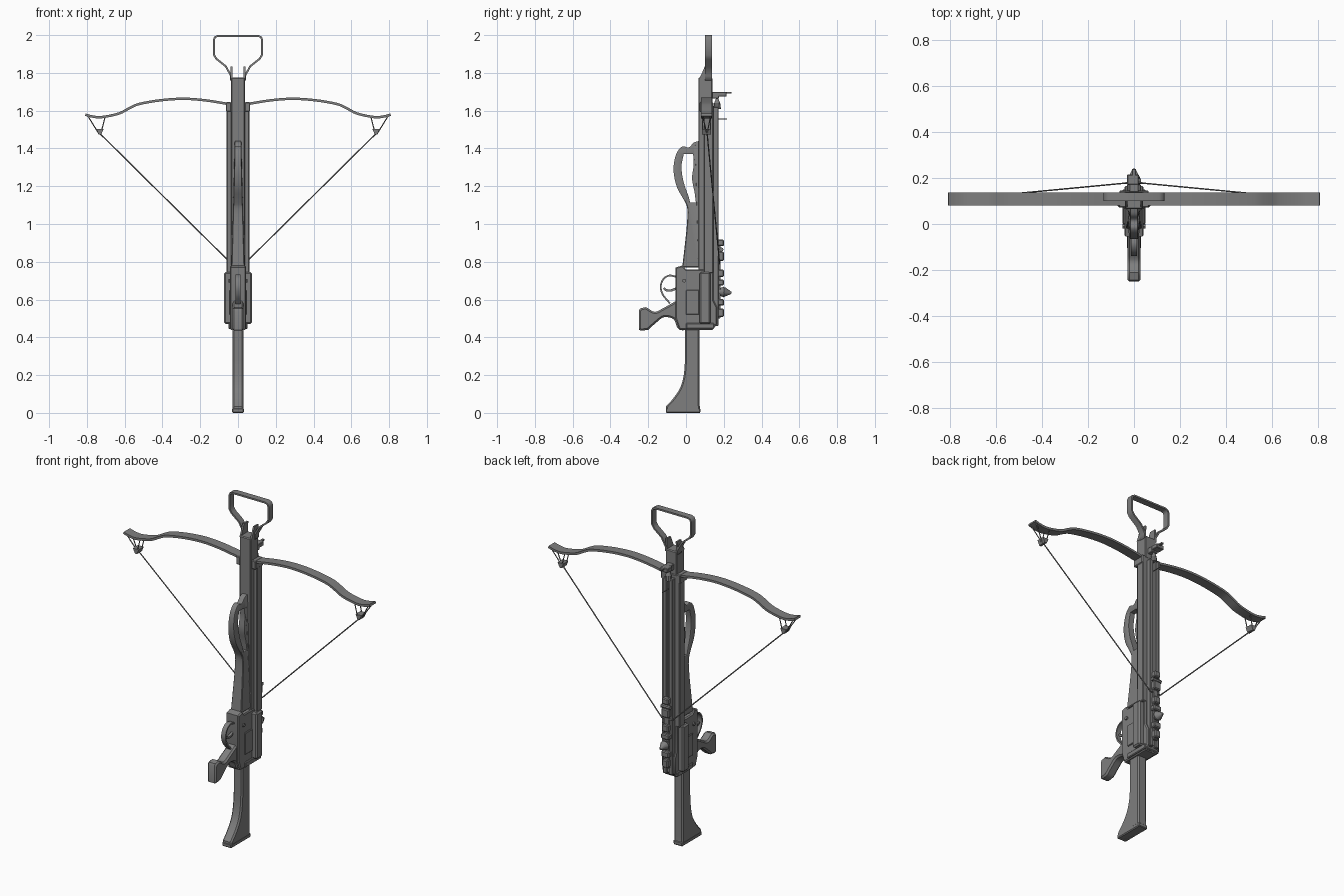
import bpy, bmesh, math
from mathutils import Vector, Matrix

steel = bpy.data.materials.new("dark grey")
steel.diffuse_color = (0.21, 0.21, 0.21, 1)


def finish(name, bm, smooth=False):
    bmesh.ops.remove_doubles(bm, verts=bm.verts, dist=1e-5)
    bmesh.ops.recalc_face_normals(bm, faces=bm.faces)
    me = bpy.data.meshes.new(name)
    bm.to_mesh(me)
    bm.free()
    me.materials.append(steel)
    ob = bpy.data.objects.new(name, me)
    bpy.context.collection.objects.link(ob)
    if smooth:
        bpy.ops.object.select_all(action='DESELECT')
        ob.select_set(True)
        bpy.context.view_layer.objects.active = ob
        bpy.ops.object.shade_smooth_by_angle(angle=math.radians(35))
    return ob


def spline(pts, n=4):
    """Catmull-Rom curve through the points."""
    p = [Vector(q) for q in pts]
    p = [2 * p[0] - p[1]] + p + [2 * p[-1] - p[-2]]
    out = []
    for i in range(1, len(p) - 2):
        a, b, c, d = p[i - 1:i + 3]
        for k in range(n):
            t = k / n
            out.append(0.5 * (2 * b + (c - a) * t + (2 * a - 5 * b + 4 * c - d) * t * t
                              + (3 * b - a - 3 * c + d) * t ** 3))
    return [tuple(v) for v in out + [p[-2]]]


def prism(name, loops, lo, hi, plane='yz', bevel=0.0, taper=None, smooth=True):
    """Extrude an outline (with optional holes) between lo and hi."""
    cu = bpy.data.curves.new(name, 'CURVE')
    cu.dimensions, cu.fill_mode = '2D', 'BOTH'
    cu.extrude = (hi - lo) / 2 - bevel
    cu.bevel_depth, cu.bevel_resolution, cu.offset = bevel, 0, -bevel
    for loop in loops:
        sp = cu.splines.new('POLY')
        sp.points.add(len(loop) - 1)
        for pt, (u, v) in zip(sp.points, loop):
            pt.co = (u, v, 0, 1)
        sp.use_cyclic_u = True
    tmp = bpy.data.objects.new(name + "_tmp", cu)
    bpy.context.collection.objects.link(tmp)
    bpy.context.view_layer.update()
    me = bpy.data.meshes.new_from_object(tmp.evaluated_get(bpy.context.evaluated_depsgraph_get()))
    bm = bmesh.new()
    bm.from_mesh(me)
    bpy.data.objects.remove(tmp)
    bpy.data.curves.remove(cu)
    bpy.data.meshes.remove(me)
    mid = (lo + hi) / 2
    for v in bm.verts:
        a, b, w = v.co.x, v.co.y, v.co.z + mid
        if taper:
            w *= taper(b)
        v.co = (w, a, b) if plane == 'yz' else (a, w, b)
    return finish(name, bm, smooth)


def ribbon(path, t):
    """Outline of a strip of thickness t along an open path."""
    left, right = [], []
    for i, q in enumerate(path):
        p = Vector(q)
        a = (p - Vector(path[i - 1])).normalized() if i else None
        b = (Vector(path[i + 1]) - p).normalized() if i < len(path) - 1 else None
        d = ((a or b) + (b or a)).normalized()
        n = Vector((-d.y, d.x)) * t / 2
        left.append(tuple(p + n))
        right.append(tuple(p - n))
    return left + right[::-1]


def box(name, x, y, z, bevel=0.004):
    bm = bmesh.new()
    bmesh.ops.create_cube(bm, size=1)
    for v in bm.verts:
        v.co = [r[0] if c < 0 else r[1] for c, r in zip(v.co, (x, y, z))]
    if bevel:
        bmesh.ops.bevel(bm, geom=bm.edges[:], offset=bevel, segments=1, affect='EDGES')
    return finish(name, bm)


def rod(name, a, b, r, r2=None, sides=8):
    a, b = Vector(a), Vector(b)
    bm = bmesh.new()
    m = Matrix.Translation((a + b) / 2) @ (b - a).to_track_quat('Z', 'Y').to_matrix().to_4x4()
    bmesh.ops.create_cone(bm, cap_ends=True, segments=sides, radius1=r,
                          radius2=r if r2 is None else r2, depth=(b - a).length, matrix=m)
    return finish(name, bm, True)


# Shoulder stock and butt plate
front = spline([(-0.105, 0.035), (-0.065, 0.08), (-0.03, 0.135), (-0.012, 0.2), (-0.005, 0.28)])
prism("stock", [[(0.075, 0.0), (-0.09, 0.0), (-0.105, 0.006)] + front
                + [(-0.005, 0.46), (0.072, 0.46), (0.072, 0.05)]], -0.03, 0.03, bevel=0.008)
box("butt_plate", (-0.031, 0.031), (-0.107, 0.077), (0.0, 0.025), 0.005)

# Receiver
prism("receiver", [[(-0.055, 0.50), (-0.035, 0.44), (0.14, 0.44), (0.165, 0.47), (0.165, 0.56),
                    (0.145, 0.60), (0.145, 0.76), (0.0, 0.76), (-0.02, 0.78), (-0.055, 0.77)]],
      -0.042, 0.042, bevel=0.006)
box("receiver_flange", (-0.073, 0.073), (0.072, 0.13), (0.47, 0.745), 0.008)
box("receiver_end_plate", (-0.05, 0.05), (0.0, 0.15), (0.445, 0.475))
for s in (-1, 1):
    rod("side_pin", (s * 0.035, -0.01, 0.70), (s * 0.05, -0.01, 0.70), 0.01)
    box("side_plate", sorted((s * 0.038, s * 0.048)), (0.0, 0.07), (0.52, 0.65), 0.003)

# Main beam: narrow front spine and wider rear body, with a twin track
box("beam_spine", (-0.037, 0.037), (0.065, 0.14), (0.74, 1.775), 0.005)
box("beam_body", (-0.06, 0.06), (0.095, 0.145), (0.74, 1.64), 0.004)
for s in (-1, 1):
    box("track_rail", sorted((s * 0.007, s * 0.03)), (0.14, 0.172), (0.46, 1.62), 0.003)
    box("limb_clamp", sorted((s * 0.036, s * 0.064)), (0.072, 0.145), (1.595, 1.645), 0.004)

# Fore handle with a long finger opening
outer = spline([(-0.02, 0.77), (-0.005, 0.90), (0.005, 1.0), (0.007, 1.08), (-0.01, 1.125),
                (-0.05, 1.2), (-0.066, 1.29), (-0.052, 1.37), (-0.02, 1.41), (0.015, 1.405),
                (0.04, 1.43), (0.07, 1.44)])
hole = spline([(-0.012, 1.37), (-0.024, 1.3), (-0.012, 1.22), (0.012, 1.15), (0.022, 1.115)])
hole += spline([(0.052, 1.115), (0.045, 1.17), (0.032, 1.24), (0.04, 1.31), (0.038, 1.37)])
prism("fore_handle", [outer + [(0.07, 0.77)], hole], -0.035, 0.035, bevel=0.004,
      taper=lambda z: 1 - 0.5 * min(1, max(0, (z - 0.77) / 0.6)))

# Pistol grip
grip = spline([(-0.04, 0.60), (-0.075, 0.58), (-0.12, 0.555), (-0.165, 0.535), (-0.212, 0.56)])
grip += [(-0.243, 0.553), (-0.25, 0.54), (-0.25, 0.44), (-0.235, 0.435)]
grip += spline([(-0.20, 0.44), (-0.155, 0.48), (-0.115, 0.507), (-0.065, 0.495),
                (-0.045, 0.45), (-0.015, 0.435)])
prism("pistol_grip", [grip + [(0.01, 0.48), (0.0, 0.60)]], -0.029, 0.029, bevel=0.009)

# Trigger guard and trigger
guard = spline([(-0.05, 0.72), (-0.09, 0.727), (-0.122, 0.705), (-0.134, 0.665),
                (-0.122, 0.625), (-0.098, 0.595), (-0.085, 0.58)])
prism("trigger_guard", [ribbon(guard, 0.009)], -0.014, 0.014)
trig = spline([(-0.05, 0.66), (-0.08, 0.648), (-0.105, 0.65), (-0.118, 0.662)])
prism("trigger", [ribbon(trig, 0.012)], -0.007, 0.007)

# Foot stirrup
half = [(0.037, 1.76), (0.037, 1.785), (0.065, 1.835), (0.115, 1.875), (0.127, 1.895),
        (0.128, 1.975), (0.122, 1.989), (0.108, 1.995)]
loop = [(-x, z) for x, z in half] + half[::-1]
prism("stirrup", [ribbon(loop, 0.01)], 0.1, 0.138, 'xz', smooth=False)
prism("stirrup_mount", [[(0.068, 1.765), (0.078, 1.785), (0.10, 1.835), (0.138, 1.835),
                         (0.135, 1.765)]], 0.029, 0.039)
prism("stirrup_mount", [[(0.068, 1.765), (0.078, 1.785), (0.10, 1.835), (0.138, 1.835),
                         (0.135, 1.765)]], -0.039, -0.029)

# Recurved bow limbs, string loops, yokes and string
limb = spline([(0.0, 1.63), (0.06, 1.637), (0.175, 1.655), (0.29, 1.663), (0.41, 1.655),
               (0.52, 1.636), (0.57, 1.616), (0.63, 1.585), (0.72, 1.566), (0.77, 1.569),
               (0.808, 1.579)])
for s in (-1, 1):
    prism("bow_limb", [ribbon([(s * x, z) for x, z in limb], 0.013)], 0.08, 0.138, 'xz')
    for y in (0.088, 0.13):
        rod("outer_loop", (s * 0.795, y, 1.572), (s * 0.735, 0.111, 1.475), 0.003, sides=6)
        rod("inner_loop", (s * 0.704, y, 1.565), (s * 0.722, y, 1.495), 0.003, sides=6)
    yoke = [(0.712, 1.502), (0.75, 1.502), (0.737, 1.473), (0.724, 1.473)]
    prism("string_yoke", [[(s * x, z) for x, z in yoke]], 0.086, 0.133, 'xz')
    rod("bowstring", (s * 0.73, 0.112, 1.478), (s * 0.035, 0.178, 0.79), 0.0035, sides=6)
rod("string_center", (-0.036, 0.178, 0.79), (0.036, 0.178, 0.79), 0.0045, sides=6)

# Front sight
box("front_sight_base", (-0.02, 0.02), (0.138, 0.175), (1.665, 1.70), 0.003)
box("front_sight_bar", (-0.03, 0.02), (0.17, 0.215), (1.675, 1.70), 0.003)
box("front_sight_tip", (-0.008, 0.008), (0.21, 0.24), (1.69, 1.70), 0.002)
rod("track_knob", (0, 0.165, 1.61), (0, 0.165, 1.64), 0.02, 0.016, 10)
rod("track_knob_tip", (0, 0.165, 1.64), (0, 0.165, 1.67), 0.016, 0.004, 10)
rod("sight_pin", (0, 0.165, 1.555), (0, 0.217, 1.555), 0.003, sides=6)

# Rear sight, latch and adjusting knob
box("rear_rail", (-0.016, 0.016), (0.165, 0.182), (0.50, 0.91), 0.003)
for z, h, w in ((0.90, 0.035, 0.02), (0.83, 0.05, 0.024), (0.74, 0.04, 0.02),
                (0.69, 0.03, 0.026), (0.585, 0.035, 0.024), (0.53, 0.045, 0.018)):
    box("rear_sight_block", (-w, w), (0.168, 0.2), (z - h / 2, z + h / 2), 0.005)
rod("latch_roller", (-0.03, 0.187, 0.865), (0.03, 0.187, 0.865), 0.011)
rod("adjusting_knob_base", (0, 0.17, 0.64), (0, 0.2, 0.64), 0.016, 0.028, 10)
rod("adjusting_knob", (0, 0.2, 0.64), (0, 0.24, 0.635), 0.028, 0.006, 10)
